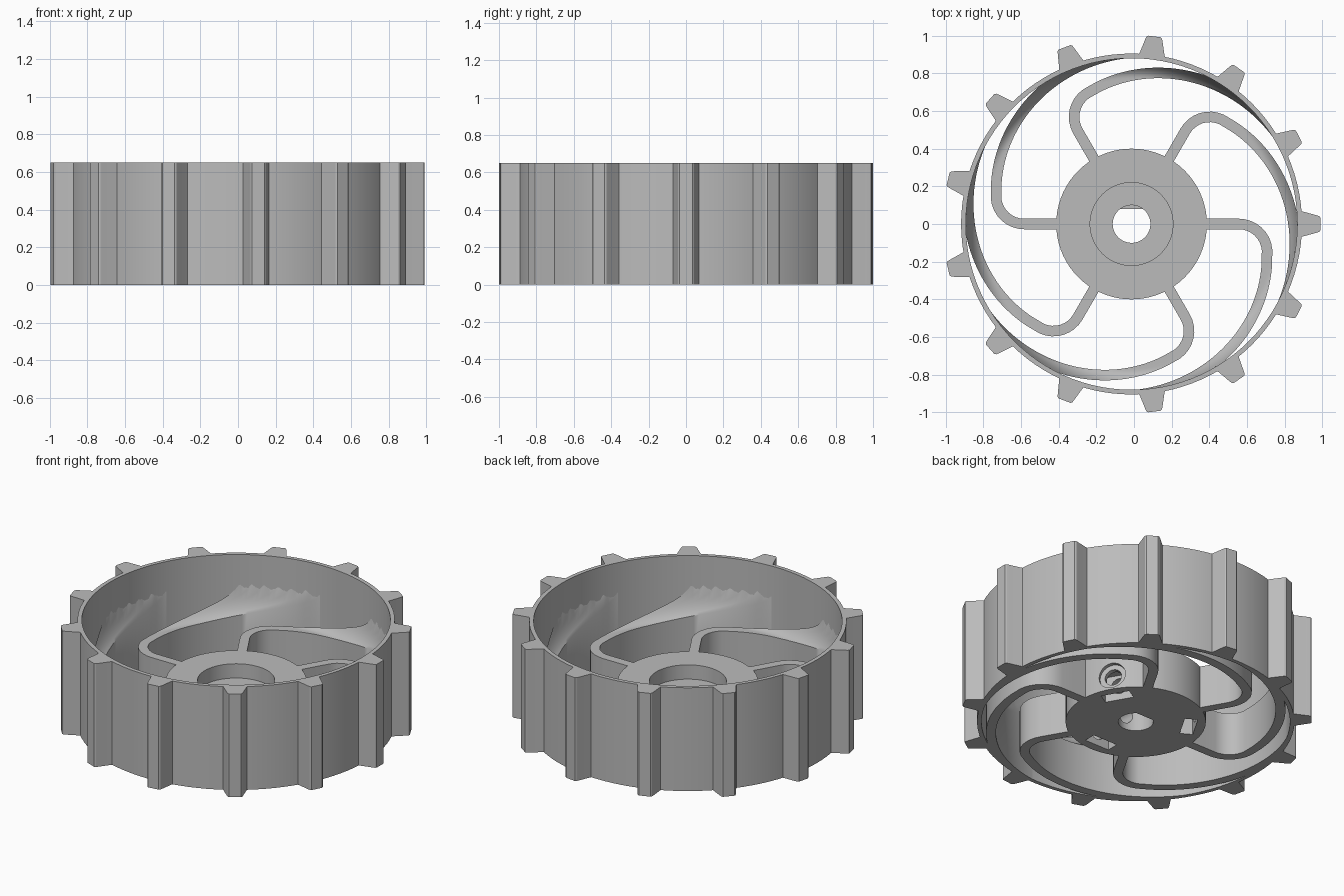
import bpy, bmesh, math
from mathutils import Matrix, Vector

if "Cube" in bpy.data.objects:
    bpy.data.objects.remove(bpy.data.objects["Cube"])

CX = -0.013            # wheel axis
H = 0.65               # rim height
HUB_H = 0.27
RIM_IN, RIM_OUT = 0.88, 0.905

grey = bpy.data.materials.new("plain grey")
grey.diffuse_color = (0.5, 0.5, 0.5, 1)
grey.use_nodes = True
grey.node_tree.nodes["Principled BSDF"].inputs["Base Color"].default_value = grey.diffuse_color


def finish(bm, name, smooth=30):
    bmesh.ops.recalc_face_normals(bm, faces=bm.faces)
    me = bpy.data.meshes.new(name)
    bm.to_mesh(me)
    bm.free()
    ob = bpy.data.objects.new(name, me)
    bpy.context.collection.objects.link(ob)
    ob.location.x = CX
    me.materials.append(grey)
    shade(ob, smooth)
    return ob


def shade(ob, angle):
    bpy.ops.object.select_all(action='DESELECT')
    ob.select_set(True)
    bpy.context.view_layer.objects.active = ob
    bpy.ops.object.shade_smooth_by_angle(angle=math.radians(angle))


def lathe(name, profile, n):
    """Closed (radius, z) profile turned about the axis."""
    bm = bmesh.new()
    rings = [[bm.verts.new((r * math.cos(2 * math.pi * i / n),
                            r * math.sin(2 * math.pi * i / n), z))
              for r, z in profile] for i in range(n)]
    m = len(profile)
    for i in range(n):
        a, b = rings[i], rings[(i + 1) % n]
        for j in range(m):
            k = (j + 1) % m
            bm.faces.new((a[j], b[j], b[k], a[k]))
    return finish(bm, name)


def prism(bm, pts, z0, z1, angle=0):
    """Extruded outline, turned about the axis."""
    rot = Matrix.Rotation(angle, 3, 'Z')
    lo = [bm.verts.new(rot @ Vector((x, y, z0))) for x, y in pts]
    hi = [bm.verts.new(rot @ Vector((x, y, z1))) for x, y in pts]
    bm.faces.new(lo[::-1])
    bm.faces.new(hi)
    for i in range(len(pts)):
        j = (i + 1) % len(pts)
        bm.faces.new((lo[i], lo[j], hi[j], hi[i]))


# Rim
lathe("rim", [(RIM_IN, 0), (RIM_OUT, 0), (RIM_OUT, H), (RIM_IN, H)], 104)

# Thirteen tapered treads with rounded tips
half = [(0.885, 0.075), (0.91, 0.066), (0.98, 0.047), (0.996, 0.042), (1.003, 0.034)]
tread = [(x, -y) for x, y in half] + half[::-1]
bm = bmesh.new()
for k in range(13):
    prism(bm, tread, 0, H, k * 2 * math.pi / 13)
finish(bm, "treads")


# Spokes: straight out, round bend, then a spiral blending into the rim
def bowl(r):
    """Top height: flat, then curving up to the rim wall."""
    t = min(max((r - 0.775) / (RIM_IN - 0.775), 0), 1)
    return HUB_H + 0.21 * (1 - math.sqrt(1 - t * t * 0.999))


path = [Vector((0.38, 0)), Vector((0.48, 0))]
for i in range(9):
    a = math.radians(90 - 85 * i / 8)
    path.append(Vector((0.57 + 0.15 * math.cos(a), -0.15 + 0.15 * math.sin(a))))
for i in range(2, 41):
    t = 1.3 * i / 40
    a = -math.radians(12 + 63 * t)
    r = 0.735 + 0.2 * t - 0.047 * t * t
    path.append(Vector((r * math.cos(a), r * math.sin(a))))

bm = bmesh.new()
ACROSS = 6
for k in range(6):
    rot = Matrix.Rotation(k * math.pi / 3, 3, 'Z')
    prev = None
    for i, p in enumerate(path):
        d = (path[min(i + 1, len(path) - 1)] - path[max(i - 1, 0)]).normalized()
        side = Vector((-d.y, d.x))
        lo, hi = [], []
        for j in range(ACROSS + 1):
            q = p + side * 0.028 * (1 - 2 * j / ACROSS)
            if q.length > 0.893:
                q = q * (0.893 / q.length)
            lo.append(bm.verts.new(rot @ Vector((q.x, q.y, 0))))
            hi.append(bm.verts.new(rot @ Vector((q.x, q.y, bowl(q.length)))))
        ring = lo + hi[::-1]
        if prev:
            for j in range(len(ring)):
                n = (j + 1) % len(ring)
                bm.faces.new((prev[j], prev[n], ring[n], ring[j]))
        else:
            bm.faces.new(ring)
        prev = ring
    bm.faces.new(prev[::-1])
finish(bm, "spokes", 35)

# Hub with a recess in the top and a shaft hole
hub = lathe("hub", [(0.1, 0), (0.4, 0), (0.4, HUB_H), (0.22, HUB_H),
                    (0.22, 0.18), (0.1, 0.18)], 72)


def cylinder_cut(bm, radius, r0, r1, z, angle):
    m = (Matrix.Rotation(angle, 4, 'Z') @ Matrix.Translation(((r0 + r1) / 2, 0, z))
         @ Matrix.Rotation(math.pi / 2, 4, 'Y'))
    bmesh.ops.create_cone(bm, cap_ends=True, segments=24, radius1=radius,
                          radius2=radius, depth=r1 - r0, matrix=m)


# Nut slots, screw holes and counterbores, three times around the hub
slot_bm, hole_bm, bore_bm = bmesh.new(), bmesh.new(), bmesh.new()
for deg in (30, 150, 270):
    a = math.radians(deg)
    prism(slot_bm, [(0.27, -0.085), (0.345, -0.085), (0.345, 0.085), (0.27, 0.085)],
          -0.05, 0.16, a)
    cylinder_cut(hole_bm, 0.05, 0.07, 0.5, 0.09, a)
    cylinder_cut(bore_bm, 0.08, 0.375, 0.5, 0.09, a)
for cut_bm, name in ((slot_bm, "slot_cutter"), (hole_bm, "hole_cutter"),
                     (bore_bm, "bore_cutter")):
    cutter = finish(cut_bm, name)
    cutter.hide_render = True
    mod = hub.modifiers.new(name, 'BOOLEAN')
    mod.operation = 'DIFFERENCE'
    mod.solver = 'EXACT'
    mod.object = cutter
    bpy.context.view_layer.objects.active = hub
    bpy.ops.object.modifier_apply(modifier=mod.name)
    bpy.data.objects.remove(cutter)
shade(hub, 30)

# Flat side of the shaft hole
arc = [(0.102 * math.cos(math.radians(a)), 0.102 * math.sin(math.radians(a)))
       for a in range(52, 129, 4)]
bm = bmesh.new()
prism(bm, arc, 0, 0.12)
finish(bm, "shaft_flat")
